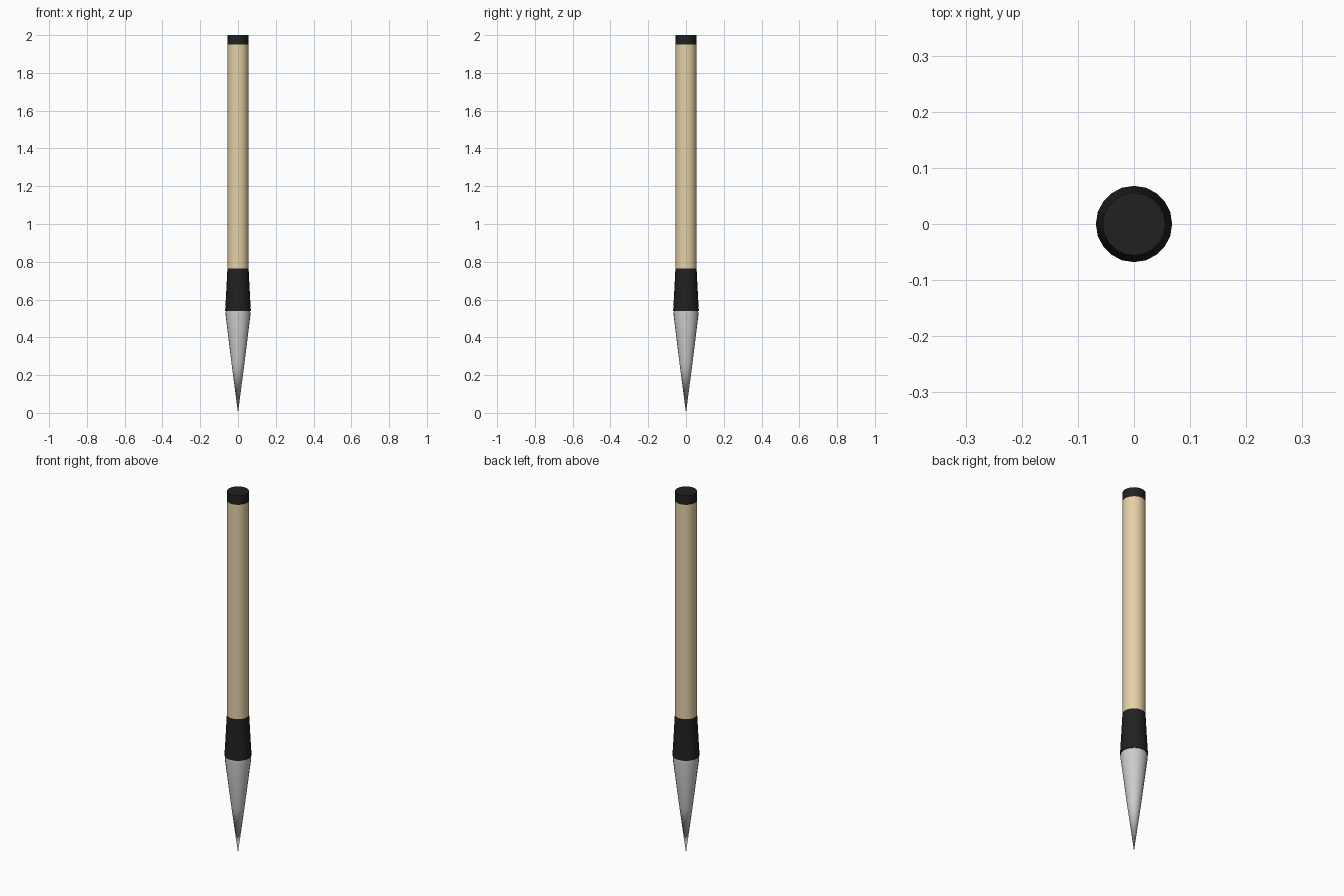
import bpy, bmesh, math

if "Cube" in bpy.data.objects:
    bpy.data.objects.remove(bpy.data.objects["Cube"])

SIDES = 20


def material(name, rgb):
    m = bpy.data.materials.new(name)
    m.diffuse_color = (*rgb, 1)
    m.use_nodes = True
    m.node_tree.nodes["Principled BSDF"].inputs["Base Color"].default_value = m.diffuse_color
    return m


def lathe(name, profile, mat=None):
    """Closed turned part from (radius, z) points, bottom to top; radius 0 is a tip."""
    bm = bmesh.new()
    rings = []
    for r, z in profile:
        if r == 0:
            rings.append([bm.verts.new((0, 0, z))] * SIDES)
        else:
            rings.append([bm.verts.new((r * math.cos(a), r * math.sin(a), z))
                          for a in (2 * math.pi * i / SIDES for i in range(SIDES))])
    for low, high in zip(rings, rings[1:]):
        for i in range(SIDES):
            j = (i + 1) % SIDES
            quad = [low[i], low[j], high[j], high[i]]
            bm.faces.new(list(dict.fromkeys(quad)))
    if profile[0][0]:
        bm.faces.new(rings[0][::-1])
    if profile[-1][0]:
        bm.faces.new(rings[-1])
    bmesh.ops.recalc_face_normals(bm, faces=bm.faces)
    me = bpy.data.meshes.new(name)
    bm.to_mesh(me)
    bm.free()
    ob = bpy.data.objects.new(name, me)
    bpy.context.collection.objects.link(ob)
    if mat:
        me.materials.append(mat)
    bpy.ops.object.select_all(action='DESELECT')
    ob.select_set(True)
    bpy.context.view_layer.objects.active = ob
    bpy.ops.object.shade_smooth_by_angle(angle=math.radians(35))
    return ob


bamboo = material("bamboo", (0.78, 0.64, 0.38))
black = material("black_lacquer", (0.015, 0.015, 0.015))
hair = material("hair", (0.75, 0.75, 0.75))

# Pointed bristle tuft with a slightly rounded shoulder
lathe("bristles", [(0, 0), (0.034, 0.26), (0.066, 0.52), (0.064, 0.545)], hair)
# Tapered collar holding the bristles
lathe("ferrule", [(0.068, 0.54), (0.064, 0.61), (0.056, 0.765)], black)
# Straight bamboo handle
lathe("handle", [(0.056, 0.76), (0.056, 1.95)], bamboo)
# End cap
lathe("end_cap", [(0.056, 1.95), (0.056, 2.0)], black)
